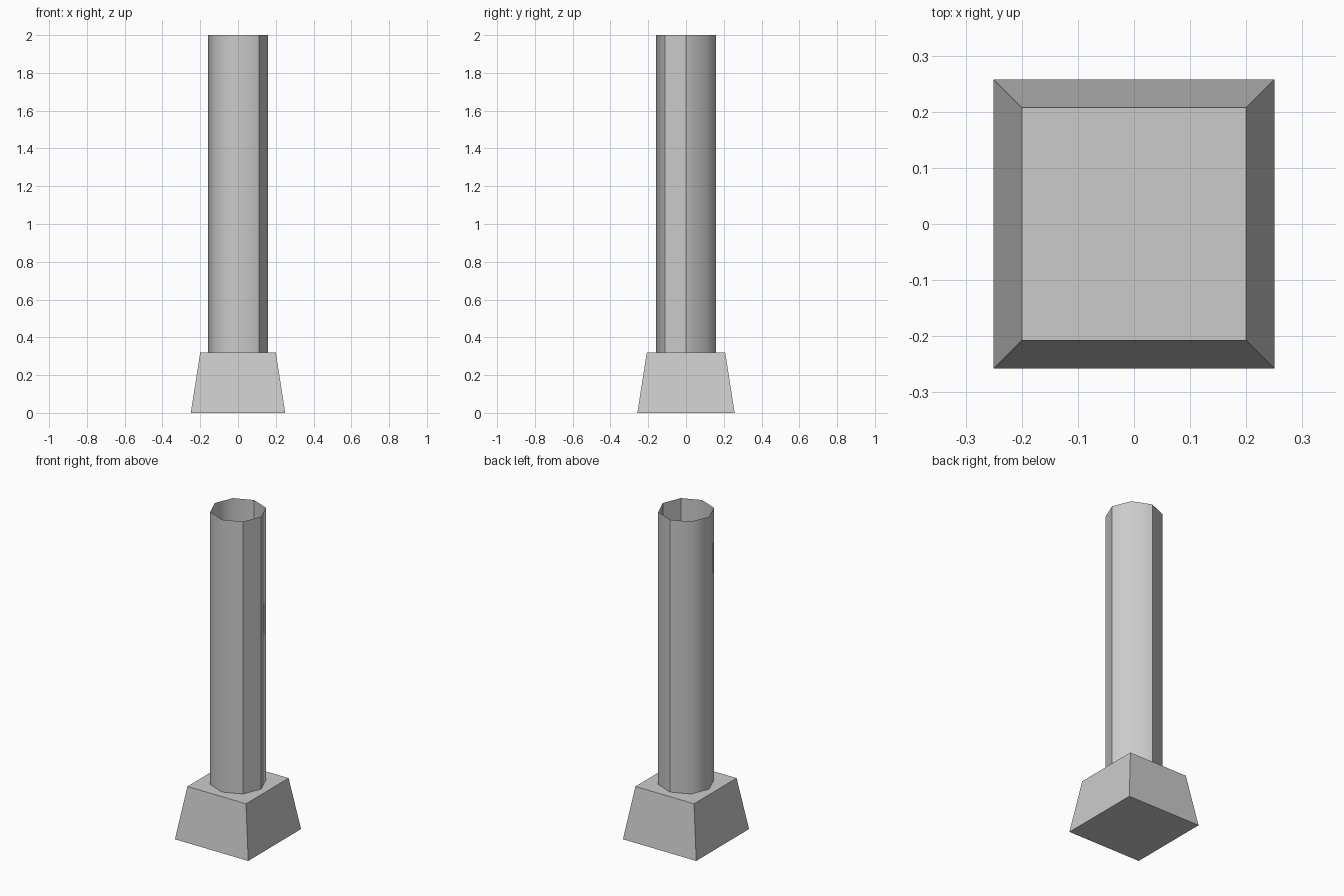
import bpy, bmesh, math

if "Cube" in bpy.data.objects:
    bpy.data.objects.remove(bpy.data.objects["Cube"])


def make_object(name, bm):
    mesh = bpy.data.meshes.new(name)
    bm.to_mesh(mesh)
    bm.free()
    obj = bpy.data.objects.new(name, mesh)
    bpy.context.collection.objects.link(obj)
    return obj


BASE_TOP = 0.32
HEIGHT = 2.0

# Base: tapered block, flat faces
bm = bmesh.new()
bmesh.ops.create_cube(bm, size=1)
for v in bm.verts:
    top = v.co.z > 0
    v.co.x *= 0.40 if top else 0.50
    v.co.y *= 0.415 if top else 0.515
    v.co.z = BASE_TOP if top else 0
make_object("base", bm)

# Column: open eight-sided tube, smooth with creases at a few corners
bm = bmesh.new()
SIDES, RADIUS = 8, 0.158
CREASES = {0, 2, 7}
rings = []
for z in (BASE_TOP, HEIGHT):
    rings.append([bm.verts.new((RADIUS * math.cos(math.tau * i / SIDES),
                                RADIUS * math.sin(math.tau * i / SIDES), z))
                  for i in range(SIDES)])
low, high = rings
for i in range(SIDES):
    j = (i + 1) % SIDES
    face = bm.faces.new((low[i], low[j], high[j], high[i]))
    face.smooth = True
for i in CREASES:
    bm.edges.get((low[i], high[i])).smooth = False
make_object("column", bm)
